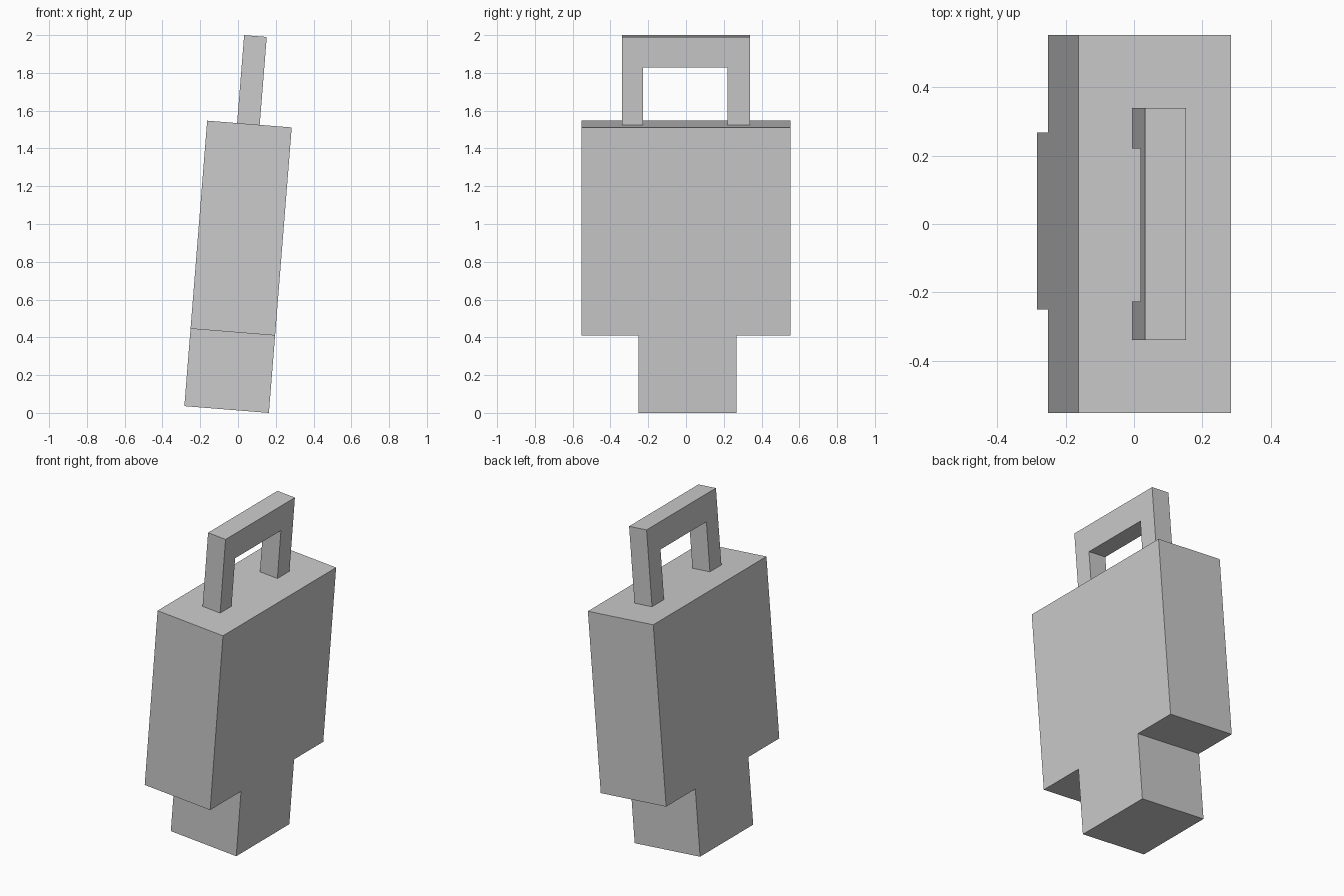
import bpy
import bmesh
from math import radians
from mathutils import Matrix

if "Cube" in bpy.data.objects:
    bpy.data.objects.remove(bpy.data.objects["Cube"])

# whole model leans slightly towards +x about its lower left edge
LEAN = Matrix.Translation((-0.284, 0, 0.0358)) @ Matrix.Rotation(radians(4.57), 4, 'Y')


def extruded(name, profile, u0, u1):
    """Extrude a (y, z) outline along the leaning x axis from u0 to u1."""
    bm = bmesh.new()
    face = bm.faces.new([bm.verts.new((u0, y, z)) for y, z in profile])
    new = bmesh.ops.extrude_face_region(bm, geom=[face])["geom"]
    moved = [g for g in new if isinstance(g, bmesh.types.BMVert)]
    bmesh.ops.translate(bm, verts=moved, vec=(u1 - u0, 0, 0))
    bmesh.ops.recalc_face_normals(bm, faces=bm.faces)
    bm.transform(LEAN)
    mesh = bpy.data.meshes.new(name)
    bm.to_mesh(mesh)
    bm.free()
    obj = bpy.data.objects.new(name, mesh)
    bpy.context.collection.objects.link(obj)
    return obj


# slab body with the narrower foot below
SHOULDER, TOP = 0.411, 1.516
extruded("body", [(-0.251, 0), (0.268, 0), (0.268, SHOULDER), (0.553, SHOULDER),
                  (0.553, TOP), (-0.553, TOP), (-0.553, SHOULDER), (-0.251, SHOULDER)],
         0, 0.449)

# arched carrying handle, its legs seated on the body top
HANDLE_TOP, ARCH = 1.983, 1.820
extruded("handle", [(-0.339, TOP), (-0.227, TOP), (-0.227, ARCH), (0.221, ARCH),
                    (0.221, TOP), (0.339, TOP), (0.339, HANDLE_TOP), (-0.339, HANDLE_TOP)],
         0.159, 0.279)
